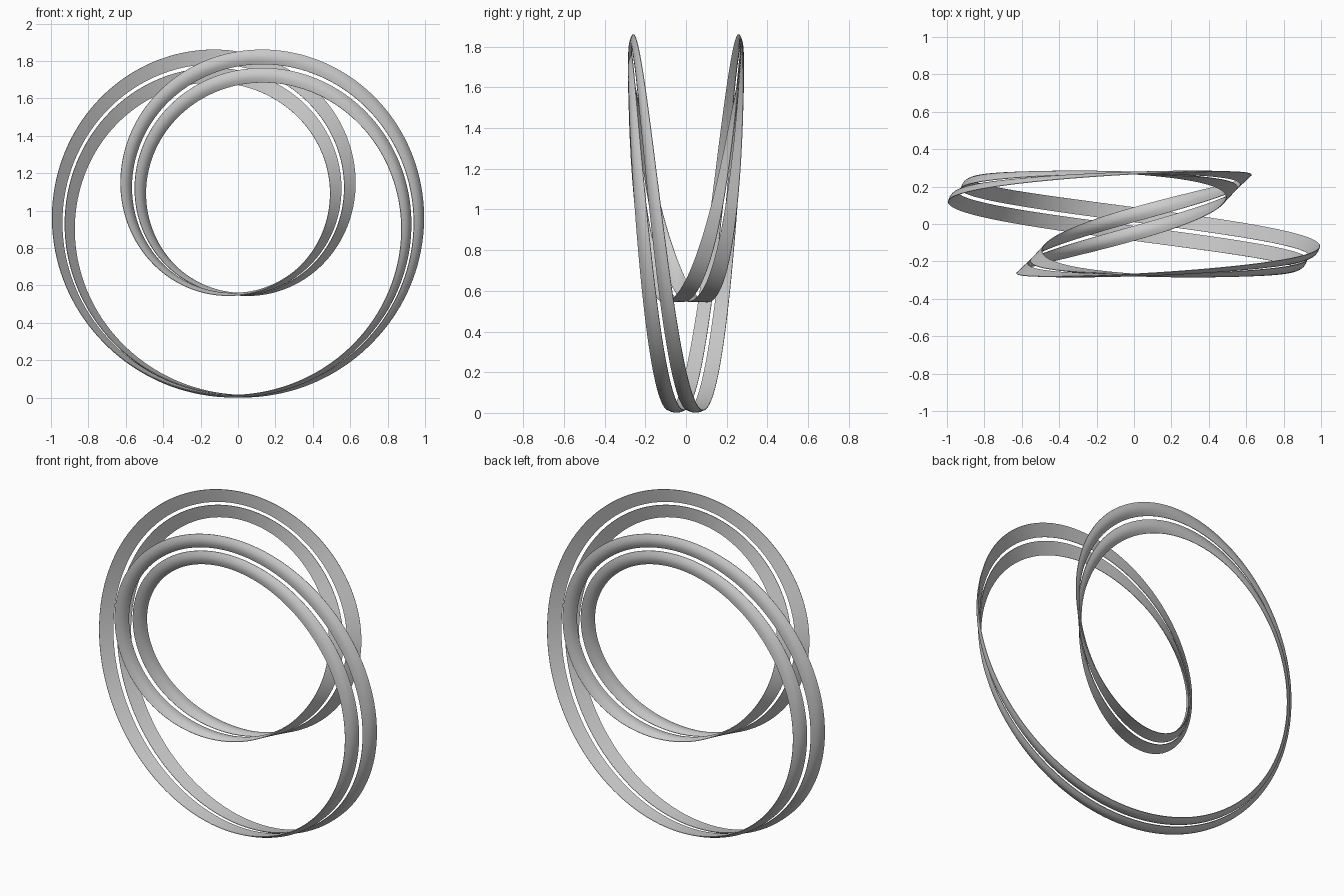
import bpy, bmesh
from math import sin, cos, pi

if "Cube" in bpy.data.objects:
    bpy.data.objects.remove(bpy.data.objects["Cube"])

R, A = 0.74, 0.27          # ring radius and offset of the double winding
ZC = 1.021                 # height of ring centre
INNER, OUTER = 0.01, 0.09  # strip edges measured from the band centre line
STEPS, ARC = 320, 8


def lens_profile(s0, s1):
    """Thin strip section: flat inner face, gently bulged outer face."""
    pts = []
    for i in range(ARC + 1):
        u = i / ARC
        pts.append((s0 + (s1 - s0) * u, -0.002 + 0.012 * sin(pi * u)))
    return pts + [(s1, -0.005), (s0, -0.005)]


def make_strip(name, s0, s1):
    bm = bmesh.new()
    profile = lens_profile(s0, s1)
    rings = []
    for k in range(STEPS):
        t = 4 * pi * k / STEPS
        h = t / 2
        ring = []
        for s, d in profile:
            # strip twists half as fast as it travels round the ring
            r = R + (A + d) * cos(h) + s * sin(h)
            y = -(A + d) * sin(h) + s * cos(h)
            ring.append(bm.verts.new((r * sin(t), y, ZC - r * cos(t))))
        rings.append(ring)
    n = len(profile)
    for k in range(STEPS):
        a, b = rings[k], rings[(k + 1) % STEPS]
        for i in range(n):
            j = (i + 1) % n
            bm.faces.new((a[i], a[j], b[j], b[i]))
    bmesh.ops.recalc_face_normals(bm, faces=bm.faces)
    mesh = bpy.data.meshes.new(name)
    bm.to_mesh(mesh)
    bm.free()
    obj = bpy.data.objects.new(name, mesh)
    bpy.context.collection.objects.link(obj)
    bpy.ops.object.select_all(action='DESELECT')
    obj.select_set(True)
    bpy.context.view_layer.objects.active = obj
    bpy.ops.object.shade_smooth_by_angle(angle=0.6)


# Two parallel twisted strips forming the double-wound band
make_strip("twisted_strip_a", INNER, OUTER)
make_strip("twisted_strip_b", -OUTER, -INNER)
